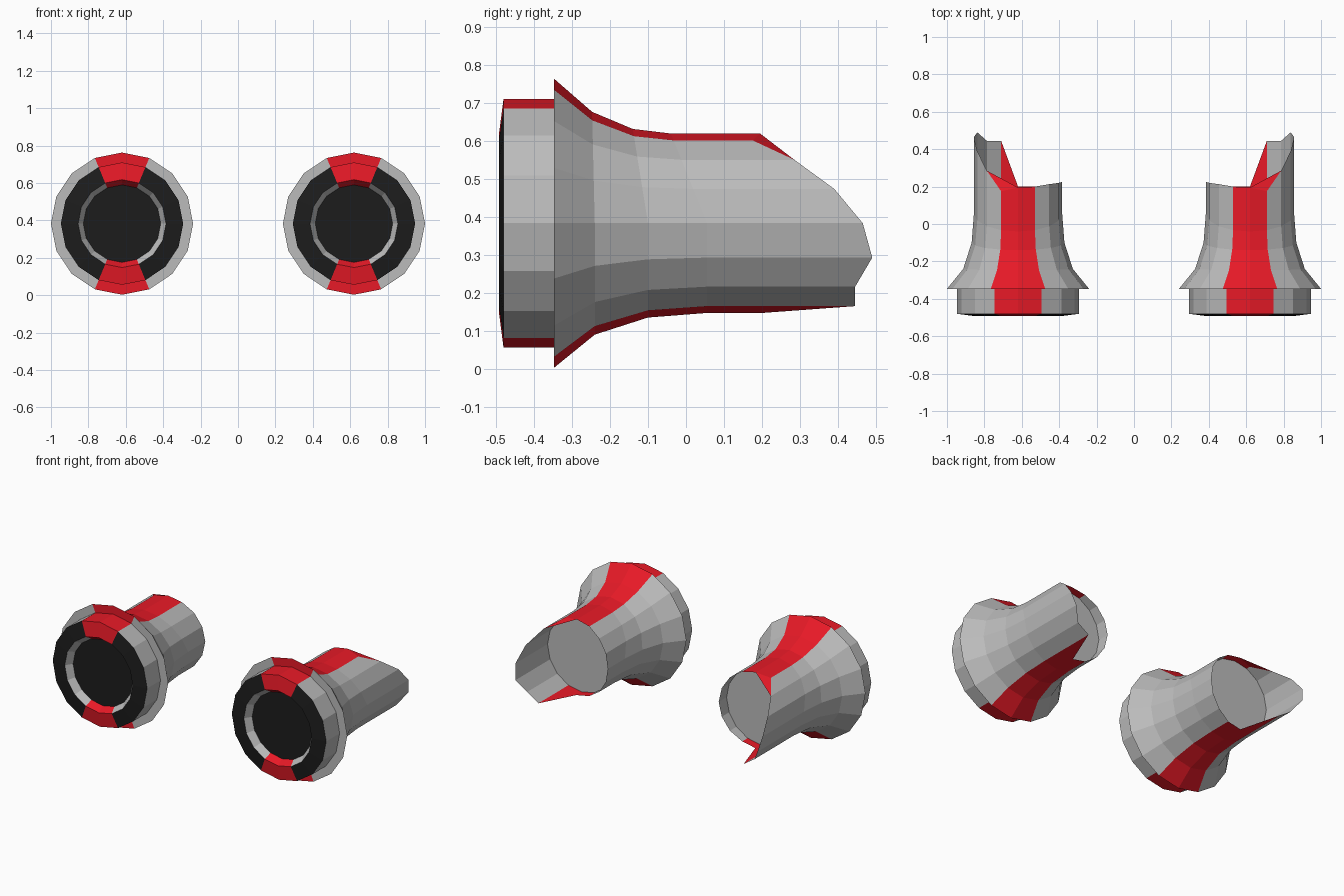
import bpy, bmesh
from math import sin, cos, pi

if "Cube" in bpy.data.objects:
    bpy.data.objects.remove(bpy.data.objects["Cube"])

N = 16              # sides of every ring
CX, CZ = 0.62, 0.383  # axis of the right-hand cuff


def material(name, colour):
    m = bpy.data.materials.new(name)
    m.diffuse_color = (*colour, 1)
    m.use_nodes = True
    m.node_tree.nodes["Principled BSDF"].inputs["Base Color"].default_value = m.diffuse_color
    return m


MATS = [material("grey", (0.5, 0.5, 0.5)),
        material("red", (0.8, 0.01, 0.02)),
        material("black", (0.012, 0.012, 0.012))]
GREY, RED, BLACK = 0, 1, 2
STRIPE = (0, 7, 8, 15)  # segments at the top and bottom


def ring(bm, radius, ys):
    """Ring around the y axis; index 0 is the top, going to the outer side."""
    return [bm.verts.new((CX + radius * sin(2 * pi * i / N), ys[i],
                          CZ + radius * cos(2 * pi * i / N))) for i in range(N)]


def bridge(bm, a, b, base=GREY):
    for i in range(N):
        j = (i + 1) % N
        f = bm.faces.new((a[i], a[j], b[j], b[i]))
        f.material_index = RED if i in STRIPE else base


def tilted(top, low):
    """Ring positions that lean forward over the upper half."""
    return [low + (top - low) * max(0, cos(2 * pi * i / N)) for i in range(N)]


def finish(bm, name):
    bmesh.ops.recalc_face_normals(bm, faces=bm.faces)
    me = bpy.data.meshes.new(name)
    bm.to_mesh(me)
    bm.free()
    for m in MATS:
        me.materials.append(m)
    ob = bpy.data.objects.new(name, me)
    bpy.context.collection.objects.link(ob)
    mod = ob.modifiers.new("mirror", 'MIRROR')  # left-hand copy
    mod.use_mirror_merge = False


# Front collar: outer band, black face ring, recessed wall and disc
bm = bmesh.new()
back = ring(bm, 0.327, [-0.347] * N)
rim = ring(bm, 0.327, [-0.48] * N)
lip = ring(bm, 0.235, [-0.492] * N)
floor = ring(bm, 0.207, [-0.45] * N)
bridge(bm, back, rim)
bridge(bm, rim, lip, BLACK)
bridge(bm, lip, floor)
bm.faces.new(floor).material_index = BLACK
finish(bm, "front_collar")

# Flared sleeve with a long outer guard cut at a slant
bm = bmesh.new()
END = [0.195, 0.175, 0.285, 0.39, 0.465, 0.49, 0.445, 0.445,
       0.20, 0.20, 0.213, 0.22, 0.225, 0.22, 0.213, 0.20]
rings = [ring(bm, 0.327, [-0.347] * N),
         ring(bm, 0.380, [-0.347] * N),
         ring(bm, 0.293, tilted(-0.247, -0.24)),
         ring(bm, 0.248, tilted(-0.14, -0.10)),
         ring(bm, 0.236, tilted(-0.04, 0.055)),
         ring(bm, 0.236, END)]
for a, b in zip(rings, rings[1:]):
    bridge(bm, a, b)
end = rings[-1]
bm.faces.new((end[0], end[1], end[2])).material_index = RED
finish(bm, "flared_sleeve")

# Plate closing the inside of the sleeve
bm = bmesh.new()
bm.faces.new(ring(bm, 0.234, [0.15] * N))
finish(bm, "inner_plate")
